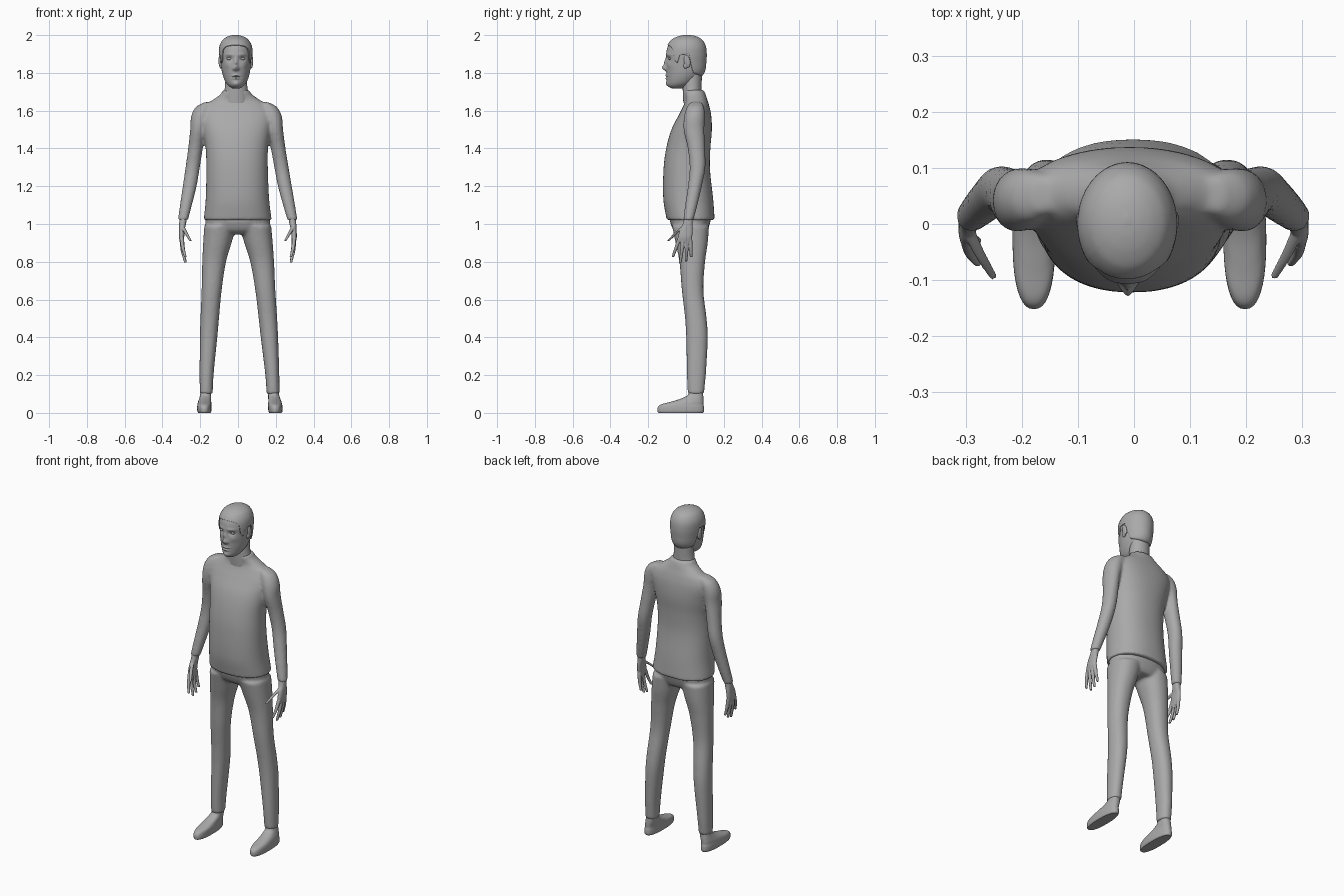
import bpy, bmesh, math
from mathutils import Matrix, Vector

if "Cube" in bpy.data.objects:
    bpy.data.objects.remove(bpy.data.objects["Cube"])

grey = bpy.data.materials.new("plain grey")
grey.use_nodes = True
tone = (0.4, 0.4, 0.4, 1)
grey.diffuse_color = tone
grey.node_tree.nodes["Principled BSDF"].inputs["Base Color"].default_value = tone


def section(rings, z):
    """Smoothly interpolate (cx, cy, rx, ry) at height z between rings (z, cx, cy, rx, ry)."""
    last = len(rings) - 1
    i = 0
    while i < last - 1 and z > rings[i + 1][0]:
        i += 1
    a, b = rings[i], rings[i + 1]
    before, after = rings[max(i - 1, 0)], rings[min(i + 2, last)]
    h = b[0] - a[0]
    t = (z - a[0]) / h
    out = []
    for k in range(1, len(a)):
        ta = (b[k] - before[k]) / (b[0] - before[0]) * h
        tb = (after[k] - a[k]) / (after[0] - a[0]) * h
        d = a[k] - b[k]
        out.append(a[k] + t * (ta + t * (-3 * d - 2 * ta - tb + t * (2 * d + ta + tb))))
    return out


def point(rings, angle, z, power=2.0):
    """Point on a lofted surface; power above two squares off the section."""
    cx, cy, rx, ry = section(rings, z)
    c, s = math.cos(angle), math.sin(angle)
    def bend(v):
        return math.copysign(abs(v) ** (2 / power), v)
    return Vector((cx + max(rx, 0.001) * bend(c), cy + max(ry, 0.001) * bend(s), z))


def skin_rows(bm, rows, cap_bottom=True):
    """Bridge rows of points into a tube and close its ends."""
    loops = [[bm.verts.new(p) for p in row] for row in rows]
    n = len(loops[0])
    for low, high in zip(loops, loops[1:]):
        for j in range(n):
            bm.faces.new((low[j], low[(j + 1) % n], high[(j + 1) % n], high[j]))
    bm.faces.new(loops[-1])
    if cap_bottom:
        bm.faces.new(loops[0][::-1])


def loft(bm, rings, n=40, steps=6, power=2.0, side=1):
    """Loft through stacked horizontal rings; side=-1 mirrors it across x."""
    rings = sorted(rings)
    heights = [a[0] + (b[0] - a[0]) * k / steps
               for a, b in zip(rings, rings[1:]) for k in range(steps)] + [rings[-1][0]]
    rows = []
    for z in heights:
        row = [point(rings, math.tau * j / n, z, power) for j in range(n)]
        rows.append([Vector((p.x * side, p.y, p.z)) for p in row])
    skin_rows(bm, rows)


def finish(name, bm, voxel=0, smooth=0):
    """Turn a bmesh into an object; optionally fuse its volumes and relax them."""
    for v in bm.verts:                     # slight sideways lean of the pose
        v.co.x += 0.01 - 0.0115 * v.co.z
    bmesh.ops.recalc_face_normals(bm, faces=bm.faces)
    mesh = bpy.data.meshes.new(name)
    bm.to_mesh(mesh)
    bm.free()
    mesh.materials.append(grey)
    obj = bpy.data.objects.new(name, mesh)
    bpy.context.collection.objects.link(obj)
    bpy.ops.object.select_all(action="DESELECT")
    obj.select_set(True)
    bpy.context.view_layer.objects.active = obj
    bpy.ops.object.shade_smooth_by_angle(angle=math.radians(50))
    if voxel:
        fuse = obj.modifiers.new("fuse", "REMESH")
        fuse.mode, fuse.voxel_size, fuse.use_smooth_shade = "VOXEL", voxel, True
        relax = obj.modifiers.new("relax", "SMOOTH")
        relax.factor, relax.iterations = 0.5, smooth
    return obj


def ellipsoid(bm, centre, radii, turn=0):
    m = Matrix.Translation(centre) @ Matrix.Rotation(turn, 4, "X") @ Matrix.Diagonal((*radii, 1))
    bmesh.ops.create_uvsphere(bm, u_segments=24, v_segments=16, radius=1, matrix=m)


SIDES = (1, -1)

# Shirt: torso and sleeves fused together
torso = [(1.02, 0, .025, .18, .127), (1.13, 0, .012, .168, .132), (1.29, 0, .004, .163, .123),
         (1.4, 0, .012, .165, .117), (1.5, 0, .03, .18, .107), (1.58, 0, .048, .19, .085),
         (1.63, 0, .055, .165, .067), (1.66, 0, .054, .12, .058), (1.69, 0, .045, .08, .058),
         (1.71, 0, .04, .07, .054)]
sleeve = [(1.02, .29, .012, .027, .028), (1.1, .273, .028, .032, .033), (1.2, .252, .047, .037, .037),
          (1.3, .235, .061, .038, .042), (1.4, .219, .055, .039, .046), (1.5, .204, .042, .042, .055),
          (1.57, .19, .045, .05, .055), (1.62, .172, .05, .042, .045), (1.645, .15, .052, .02, .03)]
bm = bmesh.new()
loft(bm, torso, n=64, power=2.25)
for s in SIDES:
    loft(bm, sleeve, side=s)
finish("shirt", bm, voxel=0.008, smooth=8)

# Trousers: hips and two legs fused together
hips = [(.945, 0, .03, .11, .07), (.97, 0, .024, .16, .092), (1.03, 0, .022, .172, .112)]
leg = [(.1, .177, .052, .034, .043), (.2, .174, .055, .037, .05), (.4, .161, .058, .046, .057),
       (.5, .154, .052, .049, .057), (.65, .142, .035, .053, .057), (.8, .127, .033, .063, .068),
       (.9, .109, .03, .075, .085), (.99, .092, .024, .085, .098)]
bm = bmesh.new()
loft(bm, hips, n=64, power=2.25)
for s in SIDES:
    loft(bm, leg, side=s, power=2.2)
finish("trousers", bm, voxel=0.008, smooth=6)

# Shoes
shoe = [(0, .188, -.028, .033, .118), (.008, .188, -.028, .037, .123), (.03, .188, -.027, .038, .122),
        (.045, .187, -.02, .037, .112), (.058, .186, .004, .035, .088), (.075, .183, .032, .032, .06),
        (.095, .18, .05, .029, .041), (.13, .177, .053, .027, .036)]
for s, label in zip(SIDES, ("left", "right")):
    bm = bmesh.new()
    loft(bm, shoe, side=s, power=2.4)
    finish(label + "_shoe", bm)

# Hands: palm with four fingers and a thumb
palm = [(.905, .297, -.006, .01, .032), (.93, .298, -.005, .014, .037), (.97, .296, .002, .015, .034),
        (1.0, .292, .009, .018, .026), (1.04, .287, .015, .02, .022)]
fingers = {"index": ((.297, -.034, .925), (.292, -.052, .875), (.279, -.07, .825)),
           "middle": ((.299, -.015, .92), (.294, -.022, .86), (.279, -.03, .795)),
           "ring": ((.298, .005, .92), (.293, .003, .86), (.279, 0, .802)),
           "little": ((.296, .022, .925), (.291, .025, .875), (.28, .027, .825)),
           "thumb": ((.292, -.015, .985), (.273, -.055, .95), (.25, -.094, .91))}
for s, label in zip(SIDES, ("left", "right")):
    bm = bmesh.new()
    loft(bm, palm, side=s, power=2.3)
    for path in fingers.values():
        rings = [(z, x, y, r, r) for (x, y, z), r in zip(path, (.011, .0095, .007))]
        loft(bm, rings, n=16, side=s)
    finish(label + "_hand", bm, voxel=0.003, smooth=4)

# Neck
neck = [(1.64, 0, .04, .072, .054), (1.7, 0, .033, .063, .05), (1.74, 0, .033, .058, .05),
        (1.82, 0, .04, .055, .045)]
bm = bmesh.new()
loft(bm, neck)
finish("neck", bm)

# Head: skull loft with a face pushed in and out by soft bumps
skull = [(1.718, 0, -.045, .02, .03), (1.728, 0, -.042, .036, .05), (1.745, 0, -.03, .052, .069),
         (1.775, 0, -.015, .066, .087), (1.81, 0, -.004, .075, .1), (1.86, 0, -.001, .081, .104),
         (1.9, 0, 0, .084, .105), (1.94, 0, .002, .081, .098), (1.97, 0, .004, .066, .08),
         (1.985, 0, .006, .046, .056), (1.993, 0, .008, .024, .03), (1.996, 0, .008, .004, .005)]
bumps = [(0, 1.826, .013, .013, -.02), (0, 1.85, .009, .024, -.011),       # nose tip, bridge
         (0, 1.786, .02, .006, -.007), (0, 1.771, .017, .006, -.007),      # lips
         (0, 1.7785, .022, .003, .005), (0, 1.742, .022, .014, -.008)]     # mouth line, chin
for s in SIDES:
    bumps += [(s * .034, 1.875, .017, .012, .01), (s * .034, 1.897, .022, .008, -.004),  # socket, brow
              (s * .013, 1.821, .007, .007, -.006), (s * .045, 1.84, .016, .016, -.004)]  # nostril, cheek
bm = bmesh.new()
loft(bm, skull, n=128, steps=10)
for v in bm.verts:
    if v.co.y < -.03:
        v.co.y += sum(push * math.exp(-((v.co.x - x) / w) ** 2 - ((v.co.z - z) / h) ** 2)
                      for x, z, w, h, push in bumps)
finish("head", bm)

# Eyes and ears
for s, label in zip(SIDES, ("left", "right")):
    bm = bmesh.new()
    ellipsoid(bm, (s * .034, -.084, 1.875), (.015, .009, .007))
    finish(label + "_eye", bm)
    bm = bmesh.new()
    ellipsoid(bm, (s * .083, .006, 1.862), (.009, .017, .034), turn=math.radians(12))
    ellipsoid(bm, (s * .08, -.002, 1.838), (.008, .012, .016))
    finish(label + "_ear", bm, voxel=0.003, smooth=3)

# Hair: shell over the skull whose lower edge follows a hairline from brow to nape
hairline = [(-1, 1.945), (-.8, 1.938), (-.64, 1.92), (-.56, 1.87), (-.42, 1.852), (-.3, 1.897),
            (.15, 1.9), (.3, 1.83), (.45, 1.8), (1, 1.785)]


def hair_edge(depth):
    for (a, za), (b, zb) in zip(hairline, hairline[1:]):
        if depth <= b:
            return za + (zb - za) * (depth - a) / (b - a)
    return hairline[-1][1]


bm = bmesh.new()
columns, levels, crown = 128, 40, skull[-1][0]
rows = []
for i in range(levels + 1):
    t = 1 - (1 - i / levels) ** 2
    row = []
    for j in range(columns):
        angle = math.tau * j / columns
        edge = hair_edge(math.sin(angle))
        row.append(point(skull, angle, edge + (crown - edge) * t))
    rows.append(row)
skin_rows(bm, rows, cap_bottom=False)
hair = finish("hair", bm)
shell = hair.modifiers.new("thickness", "SOLIDIFY")
shell.thickness, shell.offset = 0.005, 1
